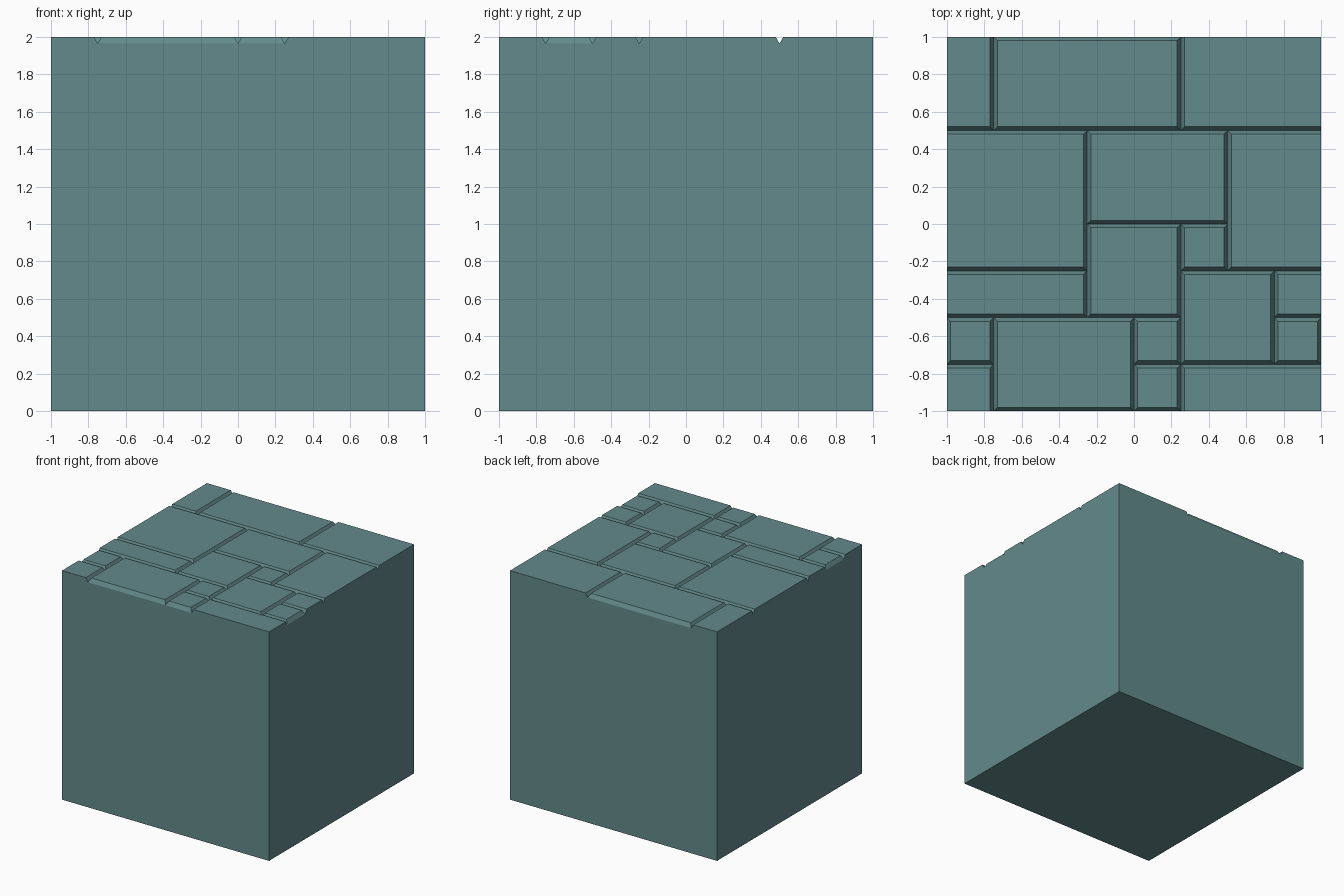
import bpy, bmesh
from mathutils import Vector

if "Cube" in bpy.data.objects:
    bpy.data.objects.remove(bpy.data.objects["Cube"])

U = 0.25        # paving grid unit
TOP = 2.0
FLOOR = 1.965   # bottom of the V grooves
BEVEL = 0.02    # half groove width

# slabs: x0, x1, y0, y1 in grid units, and sides that run flush into the block wall
SLABS = [
    (-4, -3, 2, 4, "WN"), (-3, 1, 2, 4, ""), (1, 4, 2, 4, "EN"),
    (-4, -1, -1, 2, "W"), (-1, 2, 0, 2, ""), (2, 4, -1, 2, "E"),
    (-1, 1, -2, 0, ""), (1, 2, -1, 0, ""), (1, 3, -3, -1, ""),
    (-4, -1, -2, -1, "W"), (3, 4, -2, -1, "E"),
    (-4, -3, -3, -2, ""), (3, 4, -3, -2, ""),
    (-3, 0, -4, -2, ""), (0, 1, -3, -2, ""), (0, 1, -4, -3, ""),
    (-4, -3, -4, -3, "WS"), (1, 4, -4, -3, "ES"),
]

bm = bmesh.new()


def face(points):
    bm.faces.new([bm.verts.new(p) for p in points])


def slab(x0, x1, y0, y1, flush):
    inset = {s: 0 if s in flush else BEVEL for s in "WESN"}
    hx0, hx1 = x0 * U + inset["W"], x1 * U - inset["E"]
    hy0, hy1 = y0 * U + inset["S"], y1 * U - inset["N"]
    low = [(x0, y0), (x1, y0), (x1, y1), (x0, y1)]
    high = [(hx0, hy0, TOP), (hx1, hy0, TOP), (hx1, hy1, TOP), (hx0, hy1, TOP)]
    face(high)
    for i in range(4):
        j = (i + 1) % 4
        (ax, ay), (bx, by) = low[i], low[j]
        n = abs(bx - ax) + abs(by - ay)
        # low edge stepped along the grid so neighbours share points
        edge = [((ax + (bx - ax) * k / n) * U, (ay + (by - ay) * k / n) * U) for k in range(n + 1)]
        face([(x, y, FLOOR) for x, y in edge] + [high[j], high[i]])
        # outer wall of the block below this slab
        if (ax == bx and abs(ax) == 4) or (ay == by and abs(ay) == 4):
            for p, q in zip(edge, edge[1:]):
                face([(*p, 0), (*q, 0), (*q, FLOOR), (*p, FLOOR)])


for s in SLABS:
    slab(*s)

# weld, close the underside and clean flat areas
bmesh.ops.remove_doubles(bm, verts=bm.verts[:], dist=0.0005)
rim = [e for e in bm.edges if e.is_boundary and all(v.co.z < 0.001 for v in e.verts)]
bmesh.ops.holes_fill(bm, edges=rim, sides=0)
bmesh.ops.recalc_face_normals(bm, faces=bm.faces[:])
bmesh.ops.dissolve_limit(bm, angle_limit=0.01, verts=bm.verts[:], edges=bm.edges[:])

mesh = bpy.data.meshes.new("paved_block")
bm.to_mesh(mesh)
bm.free()
block = bpy.data.objects.new("paved_block", mesh)
bpy.context.collection.objects.link(block)

mat = bpy.data.materials.new("dusty teal stone")
mat.diffuse_color = (0.125, 0.255, 0.258, 1)
mat.use_nodes = True
mat.node_tree.nodes["Principled BSDF"].inputs["Base Color"].default_value = mat.diffuse_color
mesh.materials.append(mat)
